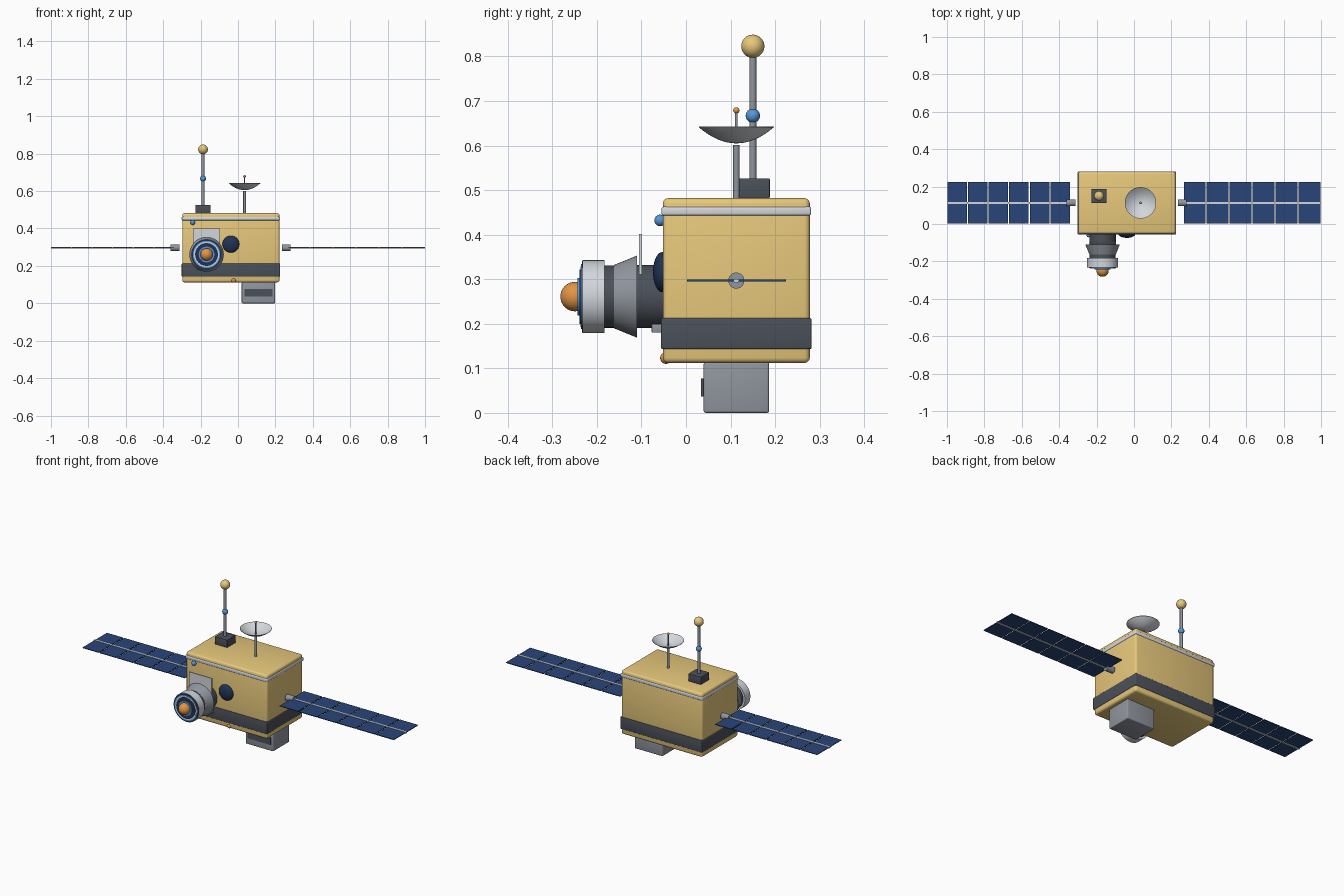
import bpy, bmesh, math
from mathutils import Matrix, Vector

cube = bpy.data.objects.get("Cube")
if cube:
    bpy.data.objects.remove(cube, do_unlink=True)


def material(name, rgb):
    m = bpy.data.materials.new(name)
    m.use_nodes = True
    m.diffuse_color = (*rgb, 1)
    m.node_tree.nodes["Principled BSDF"].inputs["Base Color"].default_value = (*rgb, 1)
    return m


GOLD = material("gold foil", (0.8, 0.58, 0.2))
SLATE = material("dark slate", (0.07, 0.08, 0.1))
GREY = material("mid grey", (0.28, 0.3, 0.34))
SILVER = material("light silver", (0.65, 0.68, 0.72))
CELL = material("cell blue", (0.022, 0.06, 0.19))
NAVY = material("deep navy", (0.014, 0.033, 0.09))
BLUE = material("sky blue", (0.09, 0.31, 0.7))
ORANGE = material("amber", (0.76, 0.3, 0.06))


def finish(name, bm, mat, angle=0):
    bmesh.ops.recalc_face_normals(bm, faces=bm.faces)
    mesh = bpy.data.meshes.new(name)
    bm.to_mesh(mesh)
    bm.free()
    mesh.materials.append(mat)
    ob = bpy.data.objects.new(name, mesh)
    bpy.context.collection.objects.link(ob)
    if angle:
        bpy.ops.object.select_all(action='DESELECT')
        ob.select_set(True)
        bpy.context.view_layer.objects.active = ob
        bpy.ops.object.shade_smooth_by_angle(angle=math.radians(angle))
    return ob


def box(name, center, size, mat, bevel=0):
    bm = bmesh.new()
    bmesh.ops.create_cube(bm, size=1)
    bmesh.ops.scale(bm, vec=size, verts=bm.verts)
    bmesh.ops.translate(bm, vec=center, verts=bm.verts)
    if bevel:
        bmesh.ops.bevel(bm, geom=bm.edges[:], offset=bevel, segments=3,
                        profile=0.5, affect='EDGES')
    return finish(name, bm, mat, 40 if bevel else 0)


def ball(name, center, r, mat, squash=1):
    bm = bmesh.new()
    bmesh.ops.create_uvsphere(bm, u_segments=32, v_segments=20, radius=r)
    bmesh.ops.scale(bm, vec=(1, squash, 1), verts=bm.verts)
    bmesh.ops.translate(bm, vec=center, verts=bm.verts)
    return finish(name, bm, mat, 35)


def rod(name, start, end, r1, mat, r2=None, segments=32):
    a, b = Vector(start), Vector(end)
    turn = (b - a).to_track_quat('Z', 'Y').to_matrix().to_4x4()
    bm = bmesh.new()
    bmesh.ops.create_cone(bm, cap_ends=True, segments=segments, radius1=r1,
                          radius2=r1 if r2 is None else r2, depth=(b - a).length,
                          matrix=Matrix.Translation((a + b) / 2) @ turn)
    return finish(name, bm, mat, 35)


# Main body with wrapped bands
CX, CY = -0.038, 0.113
box("body", (CX, CY, 0.297), (0.52, 0.33, 0.37), GOLD, 0.012)
box("lower_band", (CX, CY, 0.178), (0.526, 0.338, 0.07), SLATE, 0.004)
box("upper_trim", (CX, CY, 0.453), (0.526, 0.336, 0.02), SILVER, 0.005)

# Solar wings: six separate cells carried on a spar, with a hinge
PZ = 0.297
for side, inner, outer, hinge in (("left", 0.263, 1, 0.235), ("right", -0.34, -1, -0.313)):
    s = 1 if side == "left" else -1
    step = (outer - inner) / 6
    for i in range(6):
        box(f"{side}_cell_{i + 1}", (inner + step * (i + 0.5), CY, PZ),
            (abs(step) - 0.006, 0.222, 0.004), CELL)
    box(side + "_spar", ((inner + outer) / 2, CY, PZ),
        (abs(outer - inner), 0.01, 0.008), SILVER)
    rod(side + "_hinge", (hinge, CY, PZ), (hinge + s * 0.047, CY, PZ), 0.018, GREY)

# Mast antenna
MX, MY = -0.187, 0.15
box("mast_base", (MX, MY, 0.504), (0.08, 0.076, 0.045), SLATE, 0.003)
rod("mast", (MX, MY, 0.52), (MX, MY, 0.81), 0.008, GREY)
ball("mast_bead", (MX, MY, 0.667), 0.016, BLUE)
ball("mast_tip", (MX, MY, 0.823), 0.026, GOLD)

# Dish antenna: a shallow revolved bowl
DX = 0.035
rod("dish_post", (DX, CY, 0.48), (DX, CY, 0.601), 0.007, GREY)
bm = bmesh.new()
outline = [(0.084 * t / 8, 0.605 + 0.036 * (t / 8) ** 2) for t in range(9)]
outline += [(r, z + 0.002) for r, z in reversed(outline)]
points = [bm.verts.new((r, 0, z)) for r, z in outline]
edges = [bm.edges.new(pair) for pair in zip(points, points[1:])]
bmesh.ops.spin(bm, geom=points + edges, cent=(0, 0, 0), axis=(0, 0, 1),
               angle=math.tau, steps=40)
bmesh.ops.remove_doubles(bm, verts=bm.verts, dist=0.0001)
bmesh.ops.translate(bm, vec=(DX, CY, 0), verts=bm.verts)
finish("dish", bm, SILVER, 35)
rod("dish_feed", (DX, CY, 0.605), (DX, CY, 0.678), 0.003, GREY, segments=12)
ball("dish_feed_tip", (DX, CY, 0.679), 0.007, ORANGE)

# Camera: stacked sections along the forward axis
LX, LZ = -0.168, 0.261
for name, y1, y2, r1, r2, mat in (
        ("camera_rear", -0.05, -0.112, 0.071, 0.071, SLATE),
        ("camera_flare", -0.11, -0.162, 0.092, 0.071, GREY),
        ("camera_neck", -0.16, -0.186, 0.07, 0.07, SLATE),
        ("camera_barrel", -0.183, -0.232, 0.082, 0.082, SILVER),
        ("lens_outer", -0.23, -0.2335, 0.08, 0.08, NAVY),
        ("lens_blue_ring", -0.23, -0.236, 0.073, 0.073, BLUE),
        ("lens_silver_ring", -0.23, -0.237, 0.068, 0.068, SILVER),
        ("lens_glass", -0.23, -0.2385, 0.061, 0.061, NAVY),
        ("lens_inner_ring", -0.23, -0.243, 0.042, 0.042, BLUE)):
    rod(name, (LX, y1, LZ), (LX, y2, LZ), r1, mat, r2, 48)
ball("lens_center", (LX, -0.249, LZ), 0.033, ORANGE)
box("camera_shade", (LX, -0.102, 0.356), (0.146, 0.006, 0.09), SILVER)
box("camera_foot", (LX, -0.064, 0.19), (0.1, 0.026, 0.02), GREY, 0.002)

# Front sensors
ball("porthole", (CX, -0.053, 0.316), 0.045, NAVY, 0.47)
ball("blue_sensor", (-0.242, -0.058, 0.432), 0.013, BLUE)
ball("amber_sensor", (-0.023, -0.045, 0.123), 0.013, ORANGE)

# Instrument box underneath
box("instrument_box", (0.109, CY, 0.057), (0.178, 0.147, 0.114), GREY, 0.005)
box("instrument_slot", (0.11, 0.038, 0.057), (0.148, 0.008, 0.04), SLATE)
